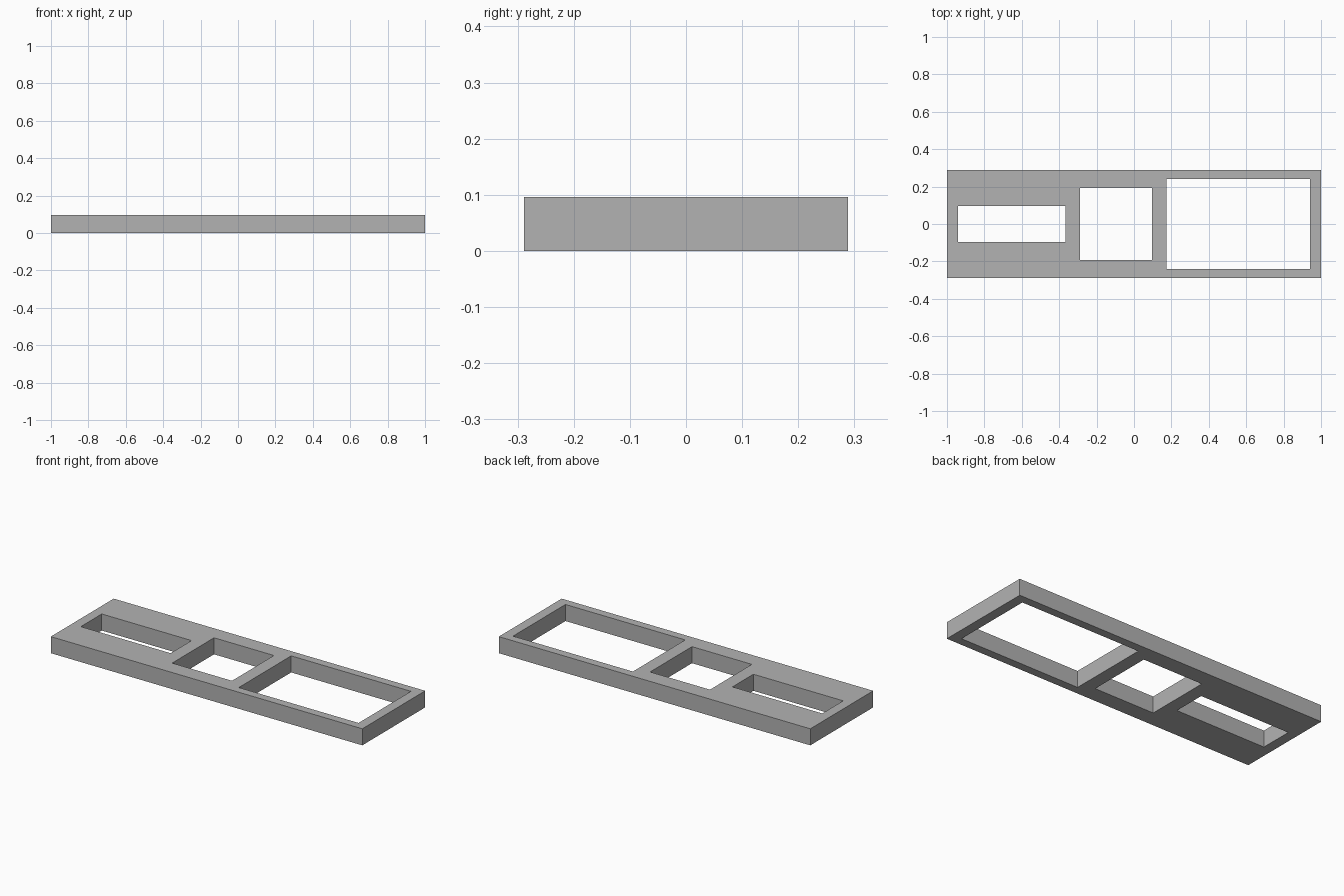
import bpy

if "Cube" in bpy.data.objects:
    bpy.data.objects.remove(bpy.data.objects["Cube"])

U = 2 / 208                      # design unit: the plate is 208 units long
LENGTH, DEPTH, HEIGHT = 208, 60, 10
BORDER, BAR = 6, 8               # end margin and bar between openings
OPENINGS = [("narrow_slot", 60, 20), ("square_opening", 40, 40), ("large_opening", 80, 50)]

grey = bpy.data.materials.new("mid grey")
grey.diffuse_color = (0.45, 0.45, 0.45, 1)
grey.use_nodes = True
grey.node_tree.nodes["Principled BSDF"].inputs["Base Color"].default_value = grey.diffuse_color


def box(name, x, width, depth, z, height):
    """Box centred on x and y = 0, in design units."""
    bpy.ops.mesh.primitive_cube_add(size=1, location=(x * U, 0, z * U))
    obj = bpy.context.object
    obj.name = name
    obj.scale = (width * U, depth * U, height * U)
    bpy.ops.object.transform_apply(location=False, rotation=False, scale=True)
    obj.data.materials.append(grey)
    return obj


# Solid plate
plate = box("frame_plate", 0, LENGTH, DEPTH, HEIGHT / 2, HEIGHT)

# Three through openings, laid out from left to right
left = -LENGTH / 2 + BORDER
for name, width, depth in OPENINGS:
    cutter = box(name + "_cutter", left + width / 2, width, depth, HEIGHT / 2, HEIGHT * 2)
    cutter.hide_render = True
    cutter.hide_set(True)
    cut = plate.modifiers.new(name, 'BOOLEAN')
    cut.operation = 'DIFFERENCE'
    cut.solver = 'EXACT'
    cut.object = cutter
    left += width + BAR
